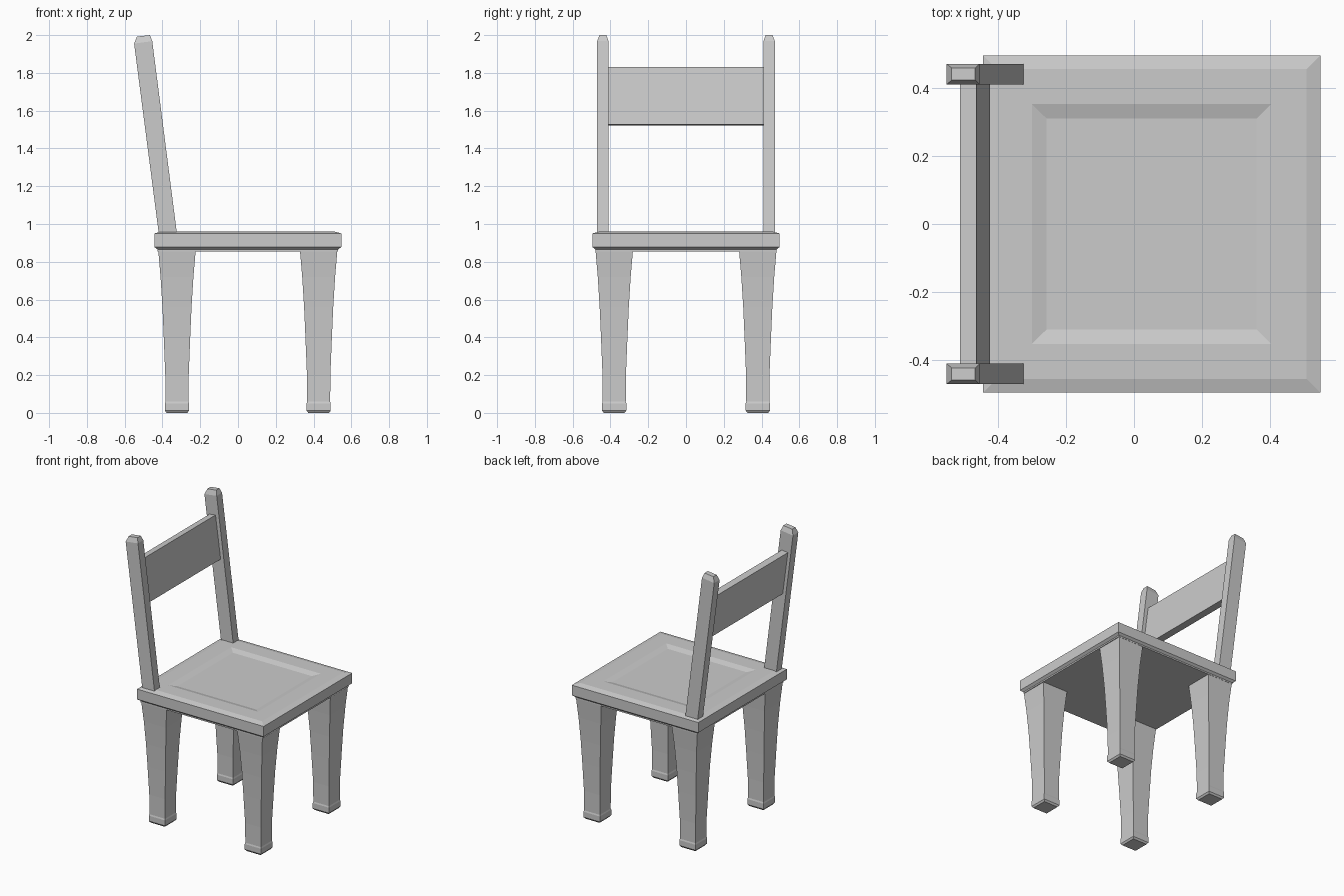
import bpy, bmesh

if "Cube" in bpy.data.objects:
    bpy.data.objects.remove(bpy.data.objects["Cube"])


def loft(name, rings):
    """Skin a stack of four-point rings (bottom to top) and cap both ends."""
    bm = bmesh.new()
    loops = [[bm.verts.new(p) for p in ring] for ring in rings]
    for a, b in zip(loops, loops[1:]):
        for i in range(4):
            j = (i + 1) % 4
            bm.faces.new((a[i], a[j], b[j], b[i]))
    bm.faces.new(loops[0][::-1])
    bm.faces.new(loops[-1])
    bmesh.ops.recalc_face_normals(bm, faces=bm.faces[:])
    mesh = bpy.data.meshes.new(name)
    bm.to_mesh(mesh)
    bm.free()
    obj = bpy.data.objects.new(name, mesh)
    bpy.context.collection.objects.link(obj)
    return obj


def rect(x0, x1, y0, y1, z0, z1=None):
    """Rectangle ring; z0 at the x0 side, z1 at the x1 side."""
    z1 = z0 if z1 is None else z1
    return [(x0, y0, z0), (x1, y0, z1), (x1, y1, z1), (x0, y1, z0)]


# Seat: chamfered slab with a shallow dished panel on top
loft("seat", [
    rect(-0.425, 0.53, -0.48, 0.48, 0.855),
    rect(-0.425, 0.53, -0.48, 0.48, 0.865),
    rect(-0.443, 0.547, -0.495, 0.495, 0.878),
    rect(-0.443, 0.547, -0.495, 0.495, 0.95),
    rect(-0.403, 0.507, -0.455, 0.455, 0.961),
    rect(-0.30, 0.402, -0.352, 0.352, 0.961),
    rect(-0.257, 0.36, -0.31, 0.31, 0.949),
])

# Legs: tapered with a flared top and a small foot: (z, half width)
leg_profile = [(0.0, 0.055), (0.012, 0.064), (0.05, 0.064), (0.06, 0.061),
               (0.20, 0.062), (0.40, 0.070), (0.56, 0.077), (0.72, 0.087), (0.86, 0.099)]
for x_name, cx in (("back", -0.323), ("front", 0.427)):
    for side, cy in (("left", -0.38), ("right", 0.38)):
        loft(f"{x_name}_leg_{side}",
             [rect(cx - h, cx + h, cy - h, cy + h, z) for z, h in leg_profile])

# Back posts: leaning bars with chamfered tips
for side, s in (("left", -1), ("right", 1)):
    y0, y1 = sorted((s * 0.41, s * 0.47))
    loft(f"back_post_{side}", [
        rect(-0.413, -0.317, y0, y1, 0.90),
        rect(-0.55, -0.454, y0, y1, 1.955, 1.968),
        rect(-0.535, -0.466, y0 + 0.012, y1 - 0.012, 1.992, 2.0),
    ])

# Back rest board between the posts
loft("back_rest", [
    rect(-0.47, -0.423, -0.412, 0.412, 1.522, 1.528),
    rect(-0.51, -0.463, -0.412, 0.412, 1.824, 1.83),
])
